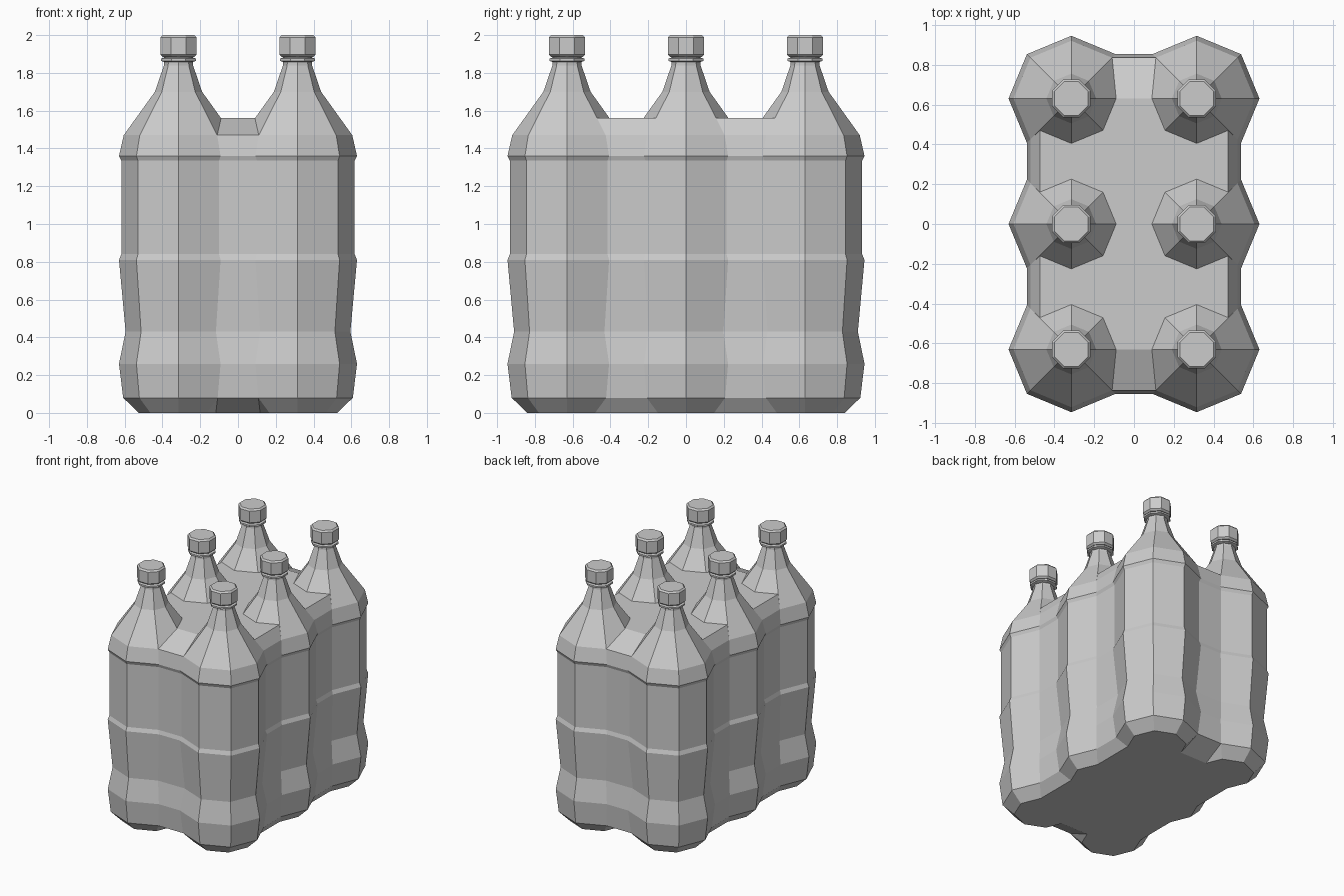
import bpy, bmesh, math

if "Cube" in bpy.data.objects:
    bpy.data.objects.remove(bpy.data.objects["Cube"])

grey = bpy.data.materials.new("plain grey")
grey.use_nodes = True
grey.diffuse_color = (0.6, 0.6, 0.6, 1)
grey.node_tree.nodes["Principled BSDF"].inputs["Base Color"].default_value = (0.6, 0.6, 0.6, 1)

SPACING = 0.315          # half the distance between neighbouring bottles
DIAG = math.sqrt(0.5)

# (height, radius) of the bottle wall, up to the shoulder
WALL = [(0, 0.21), (0.08, 0.293), (0.26, 0.315), (0.43, 0.28), (0.81, 0.315),
        (0.84, 0.303), (1.335, 0.303), (1.36, 0.315), (1.47, 0.29)]
NECK = [(1.70, 0.125), (1.84, 0.077), (1.90, 0.075)]
RING = [(1.857, 0.078), (1.863, 0.1), (1.876, 0.1), (1.882, 0.078)]
CAP = [(1.885, 0.09), (1.897, 0.104), (1.988, 0.104), (2.0, 0.092)]


def loft(name, rings):
    """Skin a stack of equal-sized rings and close both ends."""
    bm = bmesh.new()
    loops = [[bm.verts.new(p) for p in ring] for ring in rings]
    n = len(loops[0])
    for low, high in zip(loops, loops[1:]):
        for i in range(n):
            j = (i + 1) % n
            bm.faces.new((low[i], low[j], high[j], high[i]))
    bm.faces.new(loops[0][::-1])
    bm.faces.new(loops[-1])
    bmesh.ops.recalc_face_normals(bm, faces=bm.faces)
    mesh = bpy.data.meshes.new(name)
    bm.to_mesh(mesh)
    bm.free()
    mesh.materials.append(grey)
    obj = bpy.data.objects.new(name, mesh)
    bpy.context.collection.objects.link(obj)
    return obj


def turned(name, profile, x, y, turn=0.0):
    """Eight-sided turned part standing at x, y."""
    angles = [turn + i * math.pi / 4 for i in range(8)]
    return loft(name, [[(x + r * math.cos(a), y + r * math.sin(a), z) for a in angles]
                       for z, r in profile])


def rectangle(hx, hy, z):
    return [(hx, hy, z), (-hx, hy, z), (-hx, -hy, z), (hx, -hy, z)]


# Six bottles with neck rings and screw caps
for side, x in (("right", -SPACING), ("left", SPACING)):
    for row, y in (("front", -2 * SPACING), ("middle", 0), ("back", 2 * SPACING)):
        label = f"{row}_{side}"
        turned(f"bottle_{label}", WALL + NECK, x, y)
        turned(f"neck_ring_{label}", RING, x, y, math.pi / 8)
        turned(f"cap_{label}", CAP, x, y, math.pi / 8)

# Film wrap filling the gaps: follows the bottle wall, sloping in at both ends
rings = [rectangle(SPACING + r * DIAG, 2 * SPACING + r * DIAG, z) for z, r in WALL]
rings[0] = rectangle(SPACING + WALL[0][1] * DIAG, 0.66, 0)
rings.append(rectangle(0.473, 2 * SPACING, 1.56))
loft("film_wrap", rings)
